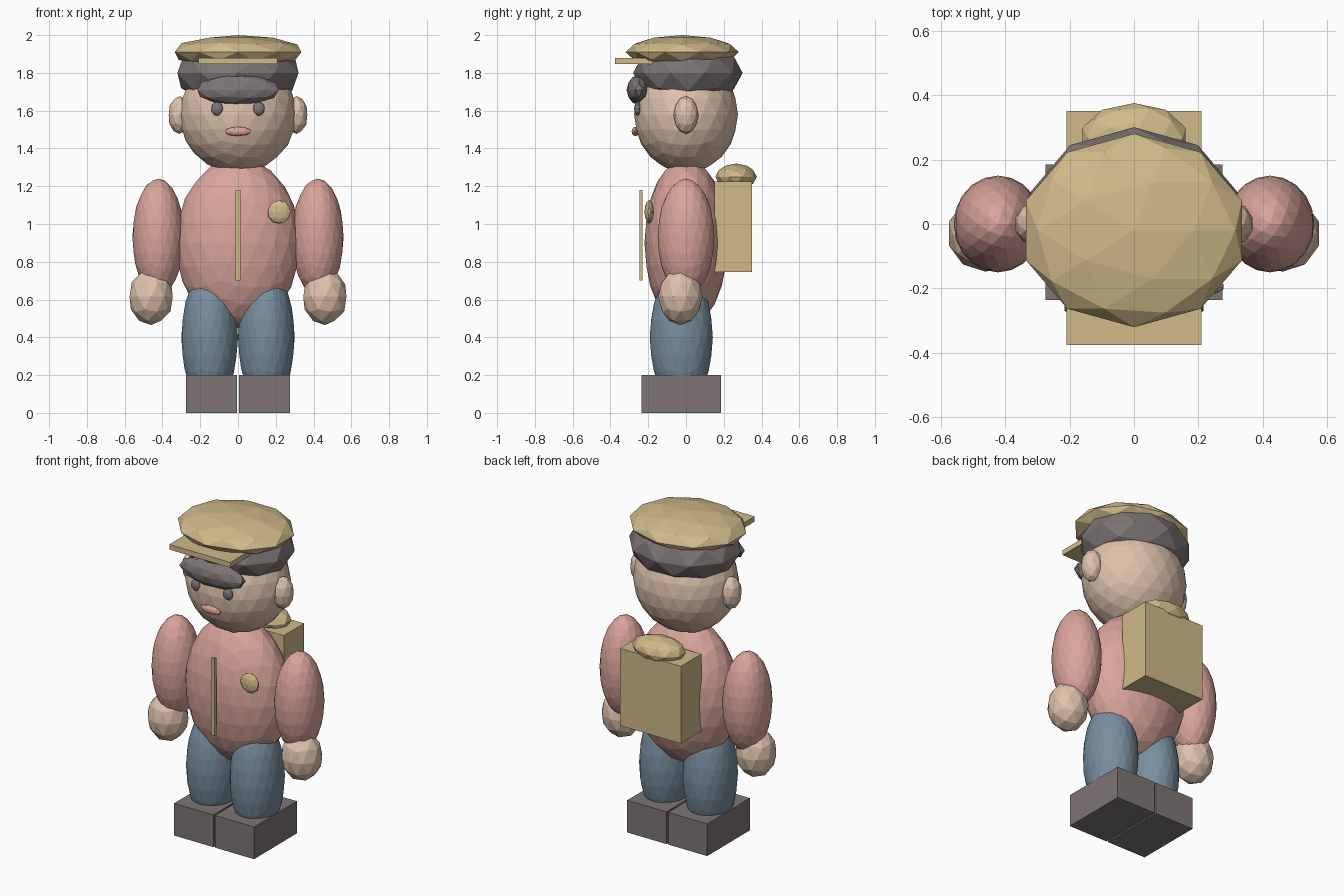
import bpy

cube = bpy.data.objects.get("Cube")
if cube:
    bpy.data.objects.remove(cube, do_unlink=True)


def material(name, rgb):
    mat = bpy.data.materials.new(name)
    mat.use_nodes = True
    color = (*rgb, 1)
    mat.diffuse_color = color
    mat.node_tree.nodes["Principled BSDF"].inputs["Base Color"].default_value = color
    return mat


skin = material("skin", (0.73, 0.54, 0.41))
pink = material("dusty pink", (0.70, 0.376, 0.328))
blue = material("denim blue", (0.188, 0.27, 0.342))
dark = material("dark grey brown", (0.209, 0.178, 0.178))
tan = material("tan", (0.63, 0.49, 0.255))


def finish(name, scale, mat):
    obj = bpy.context.object
    obj.name = name
    obj.scale = scale
    obj.data.materials.append(mat)
    bpy.ops.object.transform_apply(location=False, rotation=False, scale=True)
    return obj


def blob(name, center, radii, mat, detail=2):
    """Faceted ellipsoid."""
    bpy.ops.mesh.primitive_ico_sphere_add(subdivisions=detail, radius=1, location=center)
    return finish(name, radii, mat)


def box(name, low, high, mat):
    """Block between two opposite corners."""
    center = [(a + b) / 2 for a, b in zip(low, high)]
    bpy.ops.mesh.primitive_cube_add(size=1, location=center)
    return finish(name, [b - a for a, b in zip(low, high)], mat)


# Body and head
blob("torso", (0, 0, 0.90), (0.33, 0.22, 0.45), pink, 3)
blob("head", (0, 0, 1.58), (0.31, 0.275, 0.31), skin, 3)

# Hair and face
blob("hair", (0, 0.01, 1.80), (0.337, 0.29, 0.18), dark)
blob("fringe", (0, -0.25, 1.71), (0.226, 0.065, 0.08), dark)
blob("mouth", (0, -0.268, 1.49), (0.07, 0.02, 0.025), pink)

# Cap
blob("cap", (0, -0.02, 1.91), (0.352, 0.30, 0.09), tan)
box("cap_brim", (-0.21, -0.375, 1.848), (0.21, -0.165, 1.88), tan)

# Paired parts
for side, s in (("left", 1), ("right", -1)):
    blob(f"{side}_eye", (s * 0.11, -0.255, 1.61), (0.032, 0.02, 0.037), dark)
    blob(f"{side}_ear", (s * 0.31, 0, 1.577), (0.06, 0.066, 0.10), skin)
    blob(f"{side}_arm", (s * 0.422, 0, 0.93), (0.137, 0.15, 0.31), pink, 3)
    blob(f"{side}_hand", (s * 0.46, -0.03, 0.615), (0.12, 0.118, 0.15), skin)
    blob(f"{side}_leg", (s * 0.15, -0.025, 0.40), (0.15, 0.167, 0.36), blue, 3)
    inner, outer = sorted((s * 0.005, s * 0.275))
    box(f"{side}_shoe", (inner, -0.235, 0), (outer, 0.185, 0.2), dark)

# Jacket details
box("zipper", (-0.0125, -0.247, 0.70), (0.0125, -0.23, 1.18), tan)
blob("badge", (0.218, -0.195, 1.064), (0.063, 0.025, 0.063), tan)

# Backpack with a bedroll on top
box("backpack", (-0.21, 0.15, 0.745), (0.21, 0.35, 1.225), tan)
blob("bedroll", (0, 0.265, 1.25), (0.168, 0.11, 0.07), tan)
